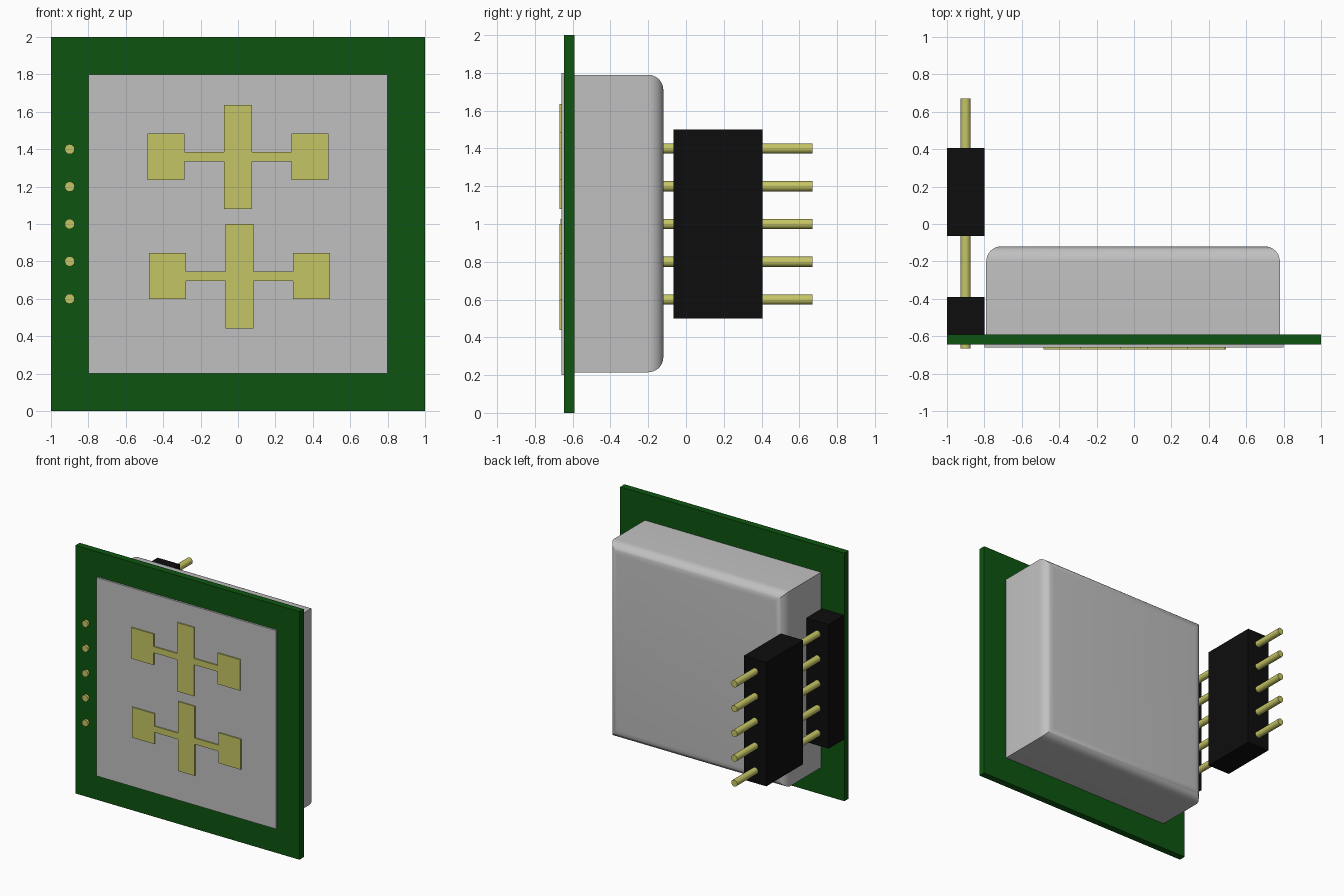
import bpy
import bmesh
import math

cube = bpy.data.objects.get("Cube")
if cube:
    bpy.data.objects.remove(cube, do_unlink=True)


def material(name, color):
    m = bpy.data.materials.new(name)
    m.use_nodes = True
    m.diffuse_color = (*color, 1)
    m.node_tree.nodes["Principled BSDF"].inputs["Base Color"].default_value = (*color, 1)
    return m


green = material("board green", (0.004, 0.09, 0.005))
grey = material("shield grey", (0.53, 0.53, 0.53))
gold = material("contact gold", (0.56, 0.56, 0.13))
black = material("header black", (0.004, 0.004, 0.004))


def box(name, x, y, z, mat):
    """Box given by its (low, high) extent on each axis."""
    bm = bmesh.new()
    bmesh.ops.create_cube(bm, size=1)
    for v in bm.verts:
        v.co = [r[0] if c < 0 else r[1] for c, r in zip(v.co, (x, y, z))]
    mesh = bpy.data.meshes.new(name)
    bm.to_mesh(mesh)
    bm.free()
    mesh.materials.append(mat)
    ob = bpy.data.objects.new(name, mesh)
    bpy.context.collection.objects.link(ob)
    return ob


def smooth(ob):
    bpy.ops.object.select_all(action="DESELECT")
    ob.select_set(True)
    bpy.context.view_layer.objects.active = ob
    bpy.ops.object.shade_smooth_by_angle(angle=math.radians(35))


# Circuit board and the thin plate on its front
FRONT, BACK = -0.645, -0.59
box("circuit_board", (-1, 1), (FRONT, BACK), (0, 2), green)
box("front_plate", (-0.8, 0.8), (-0.66, FRONT), (0.2, 1.8), grey)

# Shield can, rounded only around its rear face
can = box("shield_can", (-0.79, 0.78), (BACK, -0.12), (0.215, 1.79), grey)
bm = bmesh.new()
bm.from_mesh(can.data)
rear = [e for e in bm.edges if all(v.co.y > -0.2 for v in e.verts)]
bmesh.ops.bevel(bm, geom=rear, offset=0.08, segments=8, profile=0.5, affect="EDGES")
bm.to_mesh(can.data)
bm.free()
smooth(can)


# Antenna patches: a tall centre strip joined by thin traces to two pads
def antenna(name, cx, strip, pads, trace):
    y = (-0.67, -0.66)
    box(name + "_strip", (cx - 0.075, cx + 0.075), y, strip, gold)
    for side, s in (("left", 1), ("right", -1)):
        for part, inner, outer, z in (("trace", 0.075, 0.285, trace), ("pad", 0.285, 0.485, pads)):
            x = sorted((cx + s * inner, cx + s * outer))
            box(f"{name}_{part}_{side}", x, y, z, gold)


antenna("upper_antenna", 0, (1.08, 1.635), (1.235, 1.485), (1.335, 1.385))
antenna("lower_antenna", 0.008, (0.44, 1.0), (0.6, 0.845), (0.695, 0.745))

# Pin header: inner strip, outer socket and five pins
box("header_strip", (-1, -0.8), (BACK, -0.39), (0.5, 1.5), black)
box("header_socket", (-1, -0.8), (-0.065, 0.405), (0.5, 1.5), black)
for i in range(5):
    bpy.ops.mesh.primitive_cylinder_add(
        vertices=16, radius=0.027, depth=1.335,
        location=(-0.9, 0.0025, 0.6 + 0.2 * i), rotation=(math.pi / 2, 0, 0))
    pin = bpy.context.object
    pin.name = f"pin_{i + 1}"
    pin.data.materials.append(gold)
    smooth(pin)
